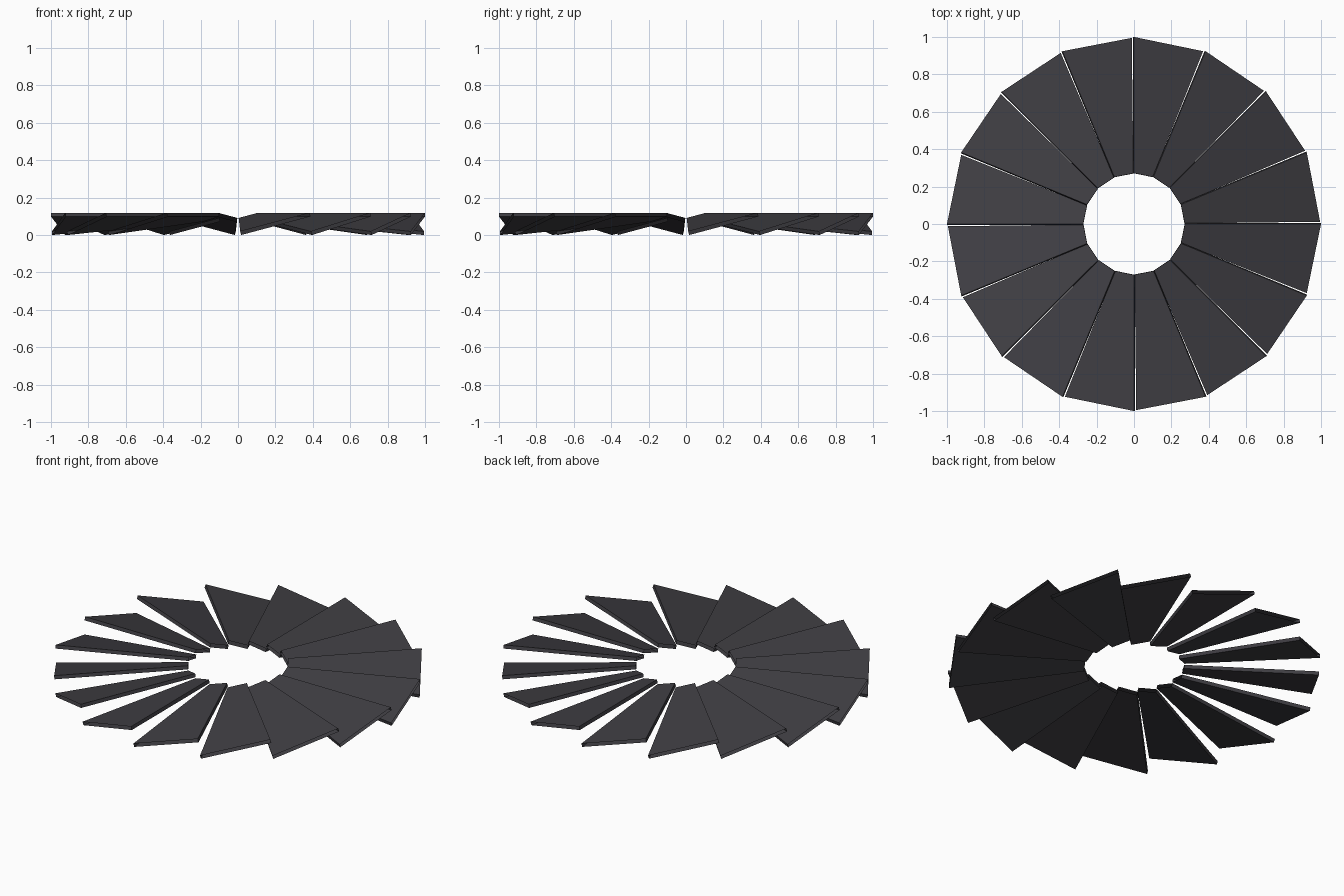
import bpy, bmesh, math
from mathutils import Matrix, Vector

if "Cube" in bpy.data.objects:
    bpy.data.objects.remove(bpy.data.objects["Cube"])

COUNT = 16
R_OUT, R_IN = 1.0, 0.272
STEP = 2 * math.pi / COUNT
TILT = math.radians(15)
THICK = 0.02
TOP = R_OUT * math.sin(STEP) * math.sin(TILT) + THICK * math.cos(TILT)

grey = bpy.data.materials.new("dark grey metal")
grey.diffuse_color = (0.050, 0.048, 0.056, 1)
grey.use_nodes = True
grey.node_tree.nodes["Principled BSDF"].inputs["Base Color"].default_value = grey.diffuse_color


def blade_mesh():
    """Flat sector sleeve, open at hub and rim, tilted about its level radial edge."""
    bm = bmesh.new()
    c, s = math.cos(STEP), -math.sin(STEP)
    outline = [(R_IN, 0), (R_IN * c, R_IN * s), (R_OUT * c, R_OUT * s), (R_OUT, 0)]
    top = [bm.verts.new((x, y, 0)) for x, y in outline]
    low = [bm.verts.new((x, y, -THICK)) for x, y in outline]
    bm.faces.new(top)                                   # upper sheet
    bm.faces.new(low[::-1])                             # lower sheet
    bm.faces.new((top[0], top[3], low[3], low[0]))      # raised edge
    bm.faces.new((top[2], top[1], low[1], low[2]))      # lowered edge
    bm.transform(Matrix.Translation(Vector((0, 0, TOP))) @ Matrix.Rotation(TILT, 4, 'X'))
    bm.normal_update()
    # keep the upper sheet facing up and the shell facing outward
    if bm.faces[:][0].normal.z < 0:
        bmesh.ops.reverse_faces(bm, faces=bm.faces[:])
    me = bpy.data.meshes.new("fan_blade")
    bm.to_mesh(me)
    bm.free()
    me.materials.append(grey)
    return me


# ring of identical blades
mesh = blade_mesh()
for i in range(COUNT):
    ob = bpy.data.objects.new(f"fan_blade_{i + 1}", mesh)
    ob.rotation_euler = (0, 0, i * STEP)
    bpy.context.collection.objects.link(ob)
